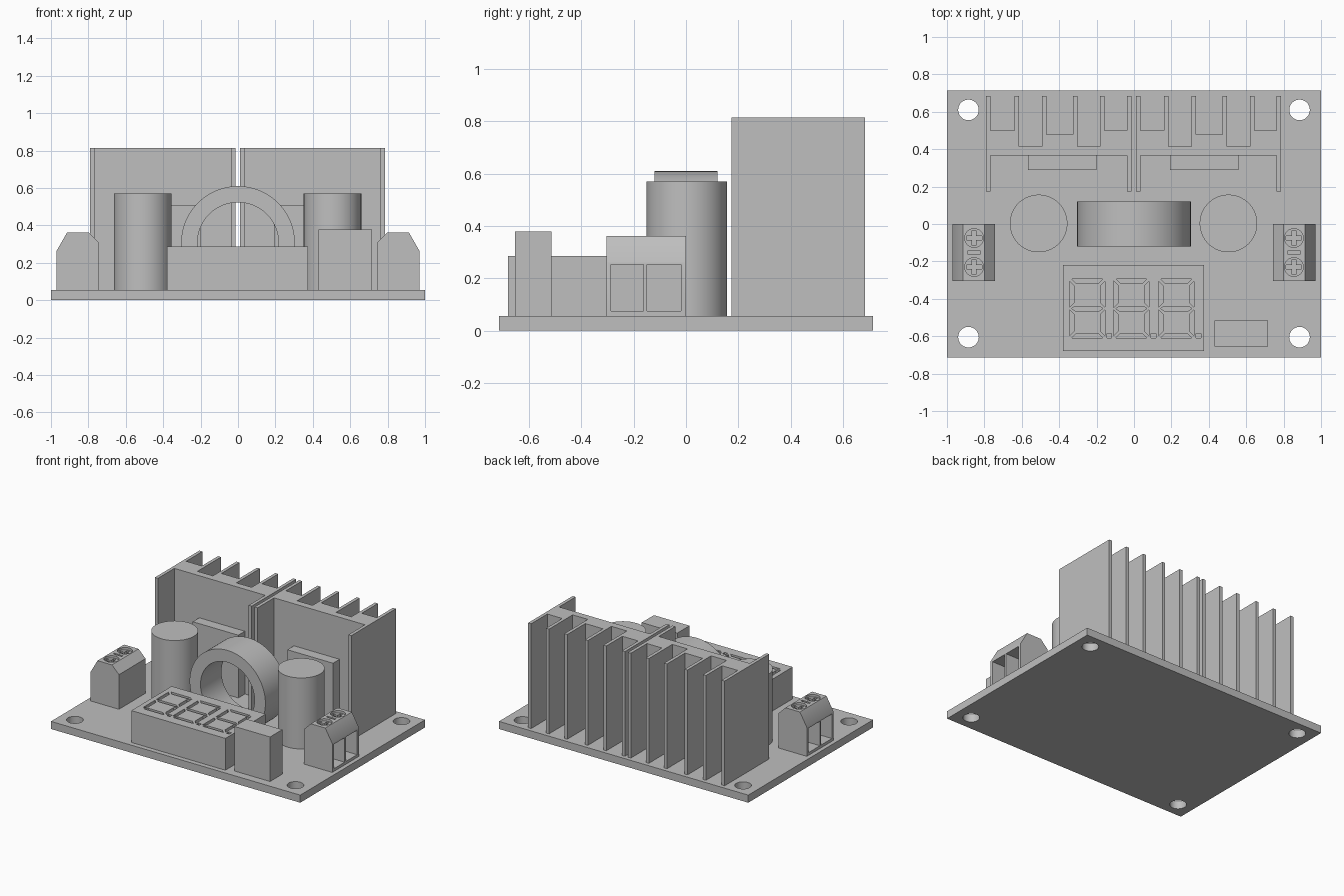
import bpy, bmesh, math

cube = bpy.data.objects.get("Cube")
if cube:
    bpy.data.objects.remove(cube, do_unlink=True)

grey = bpy.data.materials.new("plain grey")
grey.use_nodes = True
COLOUR = (0.52, 0.52, 0.52, 1)
grey.diffuse_color = COLOUR
grey.node_tree.nodes["Principled BSDF"].inputs["Base Color"].default_value = COLOUR

BOARD = 0.055  # top of the circuit board


def prisms(name, outlines, lo, hi, axis="z"):
    """Extrude 2D outlines along an axis into one object."""
    place = {"z": lambda a, b, c: (a, b, c),
             "y": lambda a, b, c: (a, c, b),
             "x": lambda a, b, c: (c, a, b)}[axis]
    bm = bmesh.new()
    for outline in outlines:
        low = [bm.verts.new(place(a, b, lo)) for a, b in outline]
        high = [bm.verts.new(place(a, b, hi)) for a, b in outline]
        bm.faces.new(low)
        bm.faces.new(high[::-1])
        for i in range(len(low)):
            j = (i + 1) % len(low)
            bm.faces.new((low[j], low[i], high[i], high[j]))
    bmesh.ops.recalc_face_normals(bm, faces=bm.faces)
    mesh = bpy.data.meshes.new(name)
    bm.to_mesh(mesh)
    bm.free()
    mesh.materials.append(grey)
    obj = bpy.data.objects.new(name, mesh)
    bpy.context.collection.objects.link(obj)
    return obj


def rect(x0, x1, y0, y1):
    return [(x0, y0), (x1, y0), (x1, y1), (x0, y1)]


def circle(x, y, r, n=64):
    return [(x + r * math.cos(math.tau * i / n), y + r * math.sin(math.tau * i / n))
            for i in range(n)]


def cross(x, y, a, w):
    pts = [(a, -w), (a, w), (w, w), (w, a), (-w, a), (-w, w),
           (-a, w), (-a, -w), (-w, -w), (-w, -a), (w, -a), (w, -w)]
    return [(x + p, y + q) for p, q in pts]


def cut(obj, cutter):
    mod = obj.modifiers.new("cut", "BOOLEAN")
    mod.operation = "DIFFERENCE"
    mod.solver = "EXACT"
    mod.object = cutter
    bpy.context.view_layer.update()
    graph = bpy.context.evaluated_depsgraph_get()
    mesh = bpy.data.meshes.new_from_object(obj.evaluated_get(graph))
    obj.modifiers.clear()
    obj.data = mesh
    bpy.data.objects.remove(cutter, do_unlink=True)


def smooth(obj):
    bpy.ops.object.select_all(action="DESELECT")
    obj.select_set(True)
    bpy.context.view_layer.objects.active = obj
    bpy.ops.object.shade_smooth_by_angle(angle=math.radians(30))


# Circuit board with mounting holes
board = prisms("circuit_board", [rect(-1, 1, -0.715, 0.715)], 0, BOARD)
cut(board, prisms("hole_cutter", [circle(x, y, 0.055, 48) for x in (-0.885, 0.885)
                                  for y in (-0.605, 0.61)], -0.1, 0.2))
smooth(board)

# Finned heat sinks, each with a power transistor on its front
FINS = [0, 0.15, 0.298, 0.463, 0.609, 0.753]
FLOORS = [0.5, 0.415, 0.478, 0.415, 0.5]
FIN, BACK = 0.024, 0.685
for side, x in (("right", -0.79), ("left", 0.01)):
    end = x + FINS[-1] + FIN
    outline = [(end, 0.175), (end - FIN, 0.175), (end - FIN, 0.365),
               (x + FIN, 0.365), (x + FIN, 0.175), (x, 0.175)]
    for i, fin in enumerate(FINS):
        outline += [(x + fin, BACK), (x + fin + FIN, BACK)]
        if i < len(FLOORS):
            outline += [(x + fin + FIN, FLOORS[i]), (x + FINS[i + 1], FLOORS[i])]
    prisms(side + "_heat_sink", [outline], BOARD, 0.815)
    mid = (x + end) / 2 + (-0.03 if x < 0 else 0.03) * 0.6 * -1 * (x < 0) - 0.022 * (x > 0)
    prisms(side + "_transistor", [rect(mid - 0.183, mid + 0.183, 0.29, 0.366)],
           BOARD, 0.51)

# Capacitors
for side, x in (("right", -0.51), ("left", 0.505)):
    smooth(prisms(side + "_capacitor", [circle(x, 0.003, 0.154)], BOARD, 0.57))

# Ring coil standing on edge
coil = prisms("ring_coil", [circle(0, 0.306, 0.304, 96)], -0.12, 0.12, "y")
cut(coil, prisms("coil_cutter", [circle(0, 0.306, 0.217, 96)], -0.2, 0.2, "y"))
smooth(coil)

# Display with recessed segments
segments = []
W, T, G = 0.095, 0.024, 0.006  # digit half width, stroke, gap
TOP, MID, LOW = -0.293, -0.452, -0.61
for cx in (-0.25, -0.014, 0.226):
    for y, d in ((TOP, -1), (LOW, 1)):
        segments.append([(cx - W + 2 * G, y), (cx + W - 2 * G, y),
                         (cx + W - T - 2 * G, y + d * T),
                         (cx - W + T + 2 * G, y + d * T)])
    for s in (-1, 1):
        for y, d in ((TOP, -1), (LOW, 1)):
            near, far = y + d * 2 * G, MID - d * G
            segments.append([(cx + s * W, near), (cx + s * W, far),
                             (cx + s * (W - T), far - d * T),
                             (cx + s * (W - T), near + d * T)])
    h = T / 2
    segments.append([(cx - W + 2 * G, MID), (cx - W + T + G, MID + h),
                     (cx + W - T - G, MID + h), (cx + W - 2 * G, MID),
                     (cx + W - T - G, MID - h), (cx - W + T + G, MID - h)])
    segments.append(rect(cx + W + 0.011, cx + W + 0.036, LOW, LOW + 0.025))
display = prisms("number_display", [rect(-0.38, 0.375, -0.68, -0.218)], BOARD, 0.286)
cut(display, prisms("segment_cutter", segments, 0.266, 0.32))

# Trimmer block
prisms("trimmer_block", [rect(0.43, 0.716, -0.655, -0.515)], BOARD, 0.378)

# Screw terminals with wire openings on the outer side
for side, s in (("right", -1), ("left", 1)):
    profile = [(0.742, BOARD), (0.742, 0.306), (0.798, 0.362), (0.914, 0.362),
               (0.97, 0.264), (0.97, BOARD)]
    block = prisms(side + "_terminal", [[(s * x, z) for x, z in profile]],
                   -0.305, 0, "y")
    cut(block, prisms("opening_cutter", [rect(-0.287, -0.163, 0.075, 0.252),
                                         rect(-0.15, -0.02, 0.075, 0.252)],
                      s * 0.86, s * 1.1, "x"))
    cx = s * 0.855
    cut(block, prisms("screw_cutter", [circle(cx, y, 0.05, 32) for y in (-0.075, -0.23)]
                      + [rect(cx - 0.034, cx + 0.034, -0.16, -0.145)], 0.345, 0.4))
    cut(block, prisms("cross_cutter", [cross(cx, y, 0.041, 0.01)
                                       for y in (-0.075, -0.23)], 0.325, 0.4))
    smooth(block)
